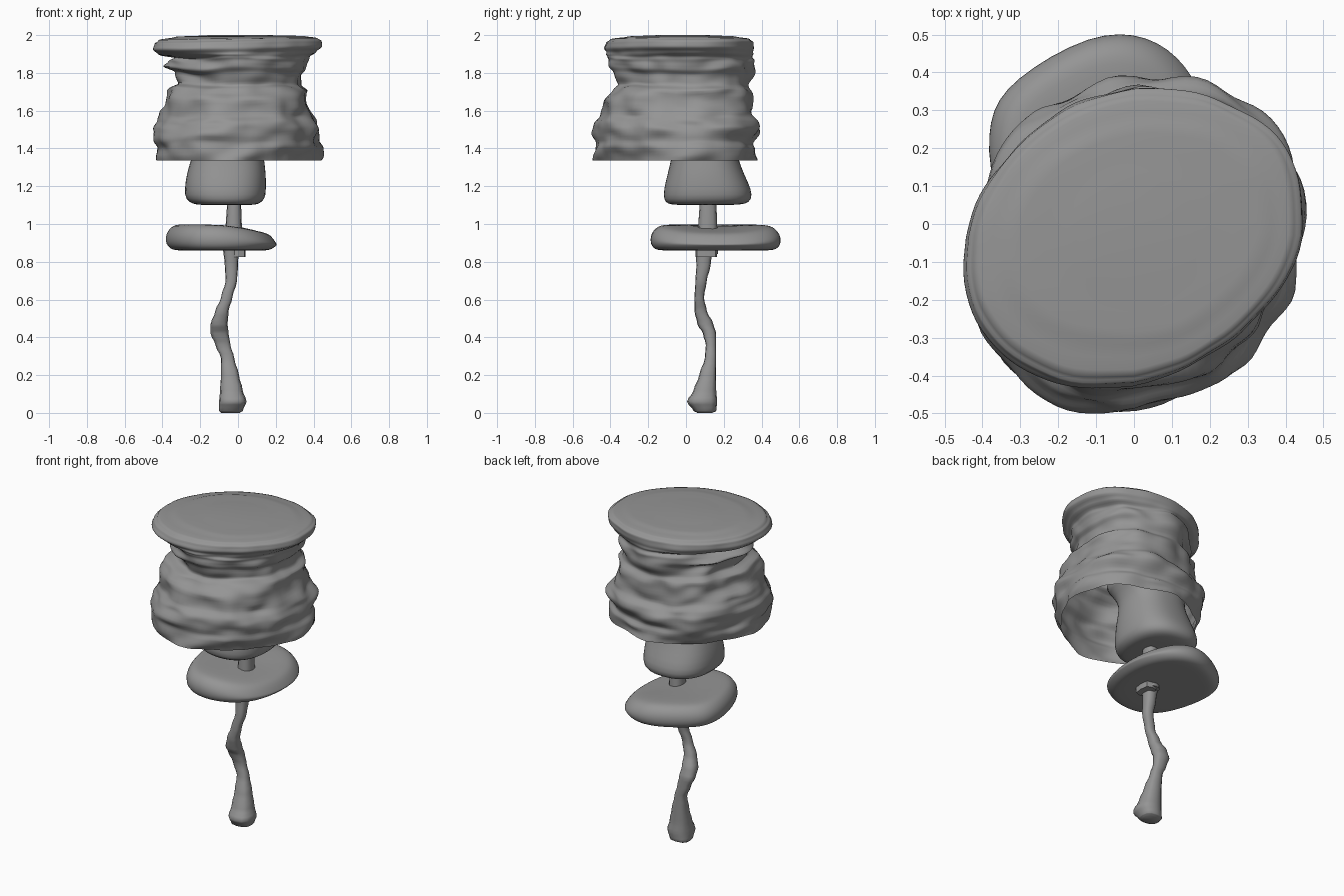
import bpy
import bmesh
import math
from mathutils import Vector, noise

cube = bpy.data.objects.get("Cube")
if cube:
    bpy.data.objects.remove(cube, do_unlink=True)

grey = bpy.data.materials.new("stone grey")
grey.use_nodes = True
colour = (0.3, 0.3, 0.3, 1)
grey.diffuse_color = colour
grey.node_tree.nodes["Principled BSDF"].inputs["Base Color"].default_value = colour


def clamp(value):
    return min(1, max(0, value))


def superellipse(sides, power):
    """Outline inside the square from -1 to 1; higher power is boxier."""
    points = []
    for i in range(sides):
        angle = math.tau * i / sides
        c, s = math.cos(angle), math.sin(angle)
        points.append((math.copysign(abs(c) ** (2 / power), c),
                       math.copysign(abs(s) ** (2 / power), s)))
    return points


def refine(rows, steps):
    """Insert eased rows between the measured ones."""
    result = []
    for low, high in zip(rows, rows[1:]):
        for k in range(steps):
            t = k / steps
            ease = t * t * (3 - 2 * t)
            z = low[0] + (high[0] - low[0]) * t
            result.append([z] + [a + (b - a) * ease for a, b in zip(low[1:], high[1:])])
    return result + [rows[-1]]


def loft(name, outline, rows, shape=None, steps=1, open_bottom=False, subdivide=0, sharp=60):
    """Skin rings given in hundredths: height, min x, max x, min y, max y."""
    bm = bmesh.new()
    rings = []
    for row in refine(rows, steps):
        z, x_min, x_max, y_min, y_max = (value / 100 for value in row)
        ring = []
        for u, v in outline:
            point = Vector(((x_min + x_max + u * (x_max - x_min)) / 2,
                            (y_min + y_max + v * (y_max - y_min)) / 2, z))
            ring.append(bm.verts.new(shape(point, u, v) if shape else point))
        rings.append(ring)
    count = len(outline)
    for low, high in zip(rings, rings[1:]):
        for i in range(count):
            j = (i + 1) % count
            bm.faces.new((low[i], low[j], high[j], high[i]))
    bm.faces.new(rings[-1])
    if not open_bottom:
        bm.faces.new(rings[0][::-1])
    mesh = bpy.data.meshes.new(name)
    bm.to_mesh(mesh)
    bm.free()
    mesh.materials.append(grey)
    obj = bpy.data.objects.new(name, mesh)
    bpy.context.collection.objects.link(obj)
    if subdivide:
        smooth = obj.modifiers.new("rounding", "SUBSURF")
        smooth.levels = smooth.render_levels = subdivide
    bpy.ops.object.select_all(action="DESELECT")
    obj.select_set(True)
    bpy.context.view_layer.objects.active = obj
    bpy.ops.object.shade_smooth_by_angle(angle=math.radians(sharp))


def weather(point, u, v):
    """Lean the outline along one diagonal and wrinkle it into worn strata."""
    upper = clamp((point.z - 1.4) / 0.45)
    cap = clamp((point.z - 1.86) / 0.06)
    neck = clamp((point.z - 1.52) / 0.12) * (1 - cap)
    hem = clamp((1.45 - point.z) / 0.11)
    corner = u * v
    lean = 1 + corner * (0.08 - 0.07 * neck if corner > 0 else 0.1 + 0.11 * upper)
    lean -= 0.15 * abs(corner) * hem
    broad = noise.noise(Vector((point.x * 4, point.y * 4, point.z * 8)))
    fine = noise.noise(Vector((point.x * 8, point.y * 8, point.z * 16)))
    bump = (0.04 * broad + 0.022 * fine) * (1 - 0.7 * cap)
    point.x *= lean
    point.y *= lean
    point += Vector((u, v, 0)).normalized() * bump
    # The strata wander up and down, while the lower rim stays level
    point.z += 0.02 * broad * clamp((point.z - 1.34) / 0.1) * (1 - cap)
    # The cap dips slightly to one side
    point.z -= 0.008 * cap * (1 - u) * clamp((2 - point.z) / 0.02)
    return point


# Hollow layered body with a flared cap
loft("layered_shell", superellipse(96, 2.25), [
    (133.5, -43, 44, -49, 38),
    (140, -43, 44, -49, 39),
    (144, -44, 42, -47, 37),
    (150, -43, 43, -48, 39),
    (154, -41, 42, -48, 38),
    (158, -39, 41, -46, 36),
    (165, -38, 39, -43, 35),
    (171, -37, 38, -39, 35),
    (174, -31, 34, -36, 34),
    (179, -31, 34, -36, 34),
    (182, -36, 36, -38, 34),
    (185, -34, 36, -38, 34),
    (188, -32, 37, -39, 33),
    (191, -42, 41, -41, 35),
    (194, -45, 44, -43, 36),
    (197, -44, 44, -42, 36),
    (198.5, -42, 42, -40, 34),
    (199.5, -33, 35, -31, 26),
    (200, -15, 17, -15, 11),
], shape=weather, steps=4, open_bottom=True)

# Rounded block hanging inside the body, waisted and then flared at the top
loft("inner_block", superellipse(24, 2.4), [
    (110, -20, 8, -5, 25),
    (110.5, -24, 11, -10, 32),
    (113, -28, 14.5, -12, 35),
    (118, -28.5, 15, -12, 35),
    (126, -27.5, 15, -10, 31),
    (134, -25, 14, -8, 28),
    (141, -23, 13, -7, 26),
    (150, -26, 17, -11, 27),
    (156, -29, 22, -18, 28),
], subdivide=1)

# Short rod between block and disc, with a stepped foot
loft("connecting_rod", superellipse(12, 2.5), [
    (84, -7, 2.5, 6, 17),
    (100, -6.5, 2, 6.5, 16.5),
    (114, -5.5, 1.5, 7.5, 16),
])
loft("rod_foot", superellipse(8, 4), [
    (82.5, -4, 4, 5, 16.5),
    (88, -4, 4, 5, 16.5),
], sharp=30)


def tip_right(point, u, v):
    """The upper face of the disc drops towards one side."""
    if point.z > 0.9:
        point.z -= 0.25 * max(0, point.x + 0.03)
    return point


# Irregular flat disc
disc_outline = [(1, -0.08), (0.96, 0.4), (0.76, 0.76), (0.42, 0.98), (-0.08, 1),
                (-0.8, 0.64), (-1, 0.36), (-0.98, -0.12), (-0.66, -0.88),
                (0.1, -1), (0.8, -0.72)]
loft("disc", disc_outline, [
    (86, -30, 13, -11, 41),
    (86, -35, 18, -18, 48),
    (89, -39, 21.5, -21, 51),
    (95, -39, 21.5, -21, 51),
    (99.5, -35, 18, -17, 47),
    (100, -30, 13, -10, 40),
], shape=tip_right, subdivide=2)

# Winding stem with a spread foot
loft("winding_stem", superellipse(12, 2.6), [
    (0, -9, 1, 6, 14),
    (1, -10, 2.5, 4, 16),
    (6, -10, 4.5, 0.5, 16.5),
    (12, -9.5, 2.5, 4, 16),
    (20, -9, 0.5, 7, 16),
    (29, -9, -2, 10, 16),
    (36, -12, -4, 10.5, 16),
    (42, -14.5, -5, 9, 16),
    (47, -14.5, -5.5, 6, 14.5),
    (54, -12, -5, 4.5, 11),
    (61, -9, -3, 4.5, 9.5),
    (70, -6.5, -0.5, 5, 11),
    (78, -7, 0, 5.5, 13),
    (88, -8, 0.5, 5, 14.5),
], steps=3)
